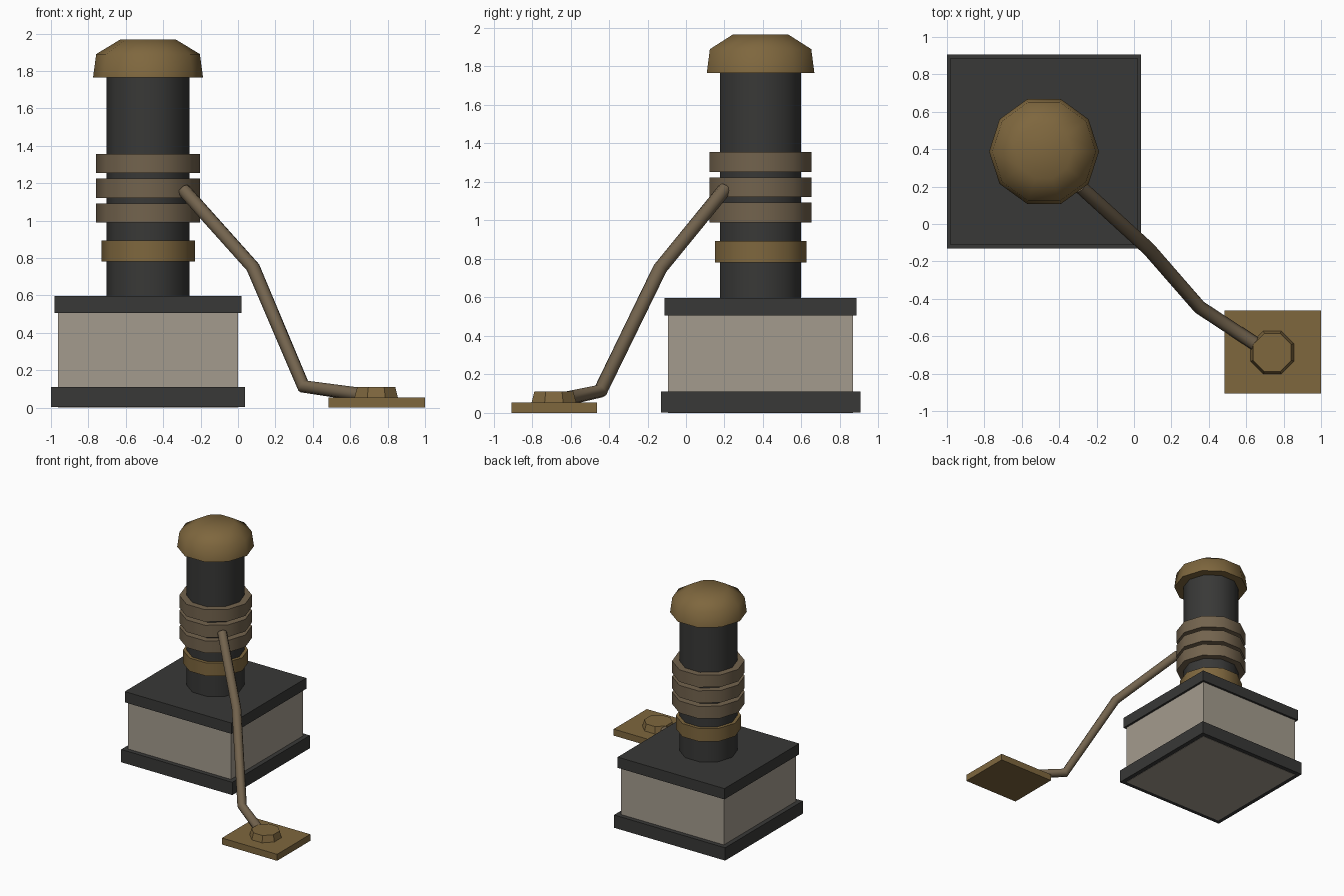
import bpy, math

if "Cube" in bpy.data.objects:
    bpy.data.objects.remove(bpy.data.objects["Cube"])

CX, CY = -0.481, 0.3875   # axis of the pedestal and column


def material(name, rgb):
    m = bpy.data.materials.new(name)
    m.diffuse_color = (*rgb, 1.0)
    m.use_nodes = True
    m.node_tree.nodes["Principled BSDF"].inputs["Base Color"].default_value = m.diffuse_color
    return m


BLACK = material("black_metal", (0.04, 0.04, 0.038))
STONE = material("pale_casing", (0.37, 0.33, 0.27))
BRASS = material("brass", (0.21, 0.135, 0.048))
BRONZE = material("bronze", (0.17, 0.125, 0.075))


def box(name, cx, cy, hx, hy, z0, z1, mat):
    bpy.ops.mesh.primitive_cube_add(size=1, location=(cx, cy, (z0 + z1) / 2))
    ob = bpy.context.object
    ob.name = name
    ob.scale = (2 * hx, 2 * hy, z1 - z0)
    ob.data.materials.append(mat)
    return ob


def lathe(name, cx, cy, profile, sides, mat, turn=0.0, smooth=40):
    """Closed solid of revolution from (radius, z) pairs, bottom to top."""
    verts, faces = [], []
    for r, z in profile:
        for i in range(sides):
            a = turn + 2 * math.pi * i / sides
            verts.append((r * math.cos(a), r * math.sin(a), z))
    for k in range(len(profile) - 1):
        for i in range(sides):
            j = (i + 1) % sides
            a, b = k * sides, (k + 1) * sides
            faces.append((a + i, a + j, b + j, b + i))
    faces.append(tuple(reversed(range(sides))))
    last = (len(profile) - 1) * sides
    faces.append(tuple(range(last, last + sides)))
    me = bpy.data.meshes.new(name)
    me.from_pydata(verts, [], faces)
    me.materials.append(mat)
    ob = bpy.data.objects.new(name, me)
    ob.location = (cx, cy, 0)
    bpy.context.collection.objects.link(ob)
    if smooth:
        bpy.ops.object.select_all(action='DESELECT')
        ob.select_set(True)
        bpy.context.view_layer.objects.active = ob
        bpy.ops.object.shade_smooth_by_angle(angle=math.radians(smooth))
    return ob


# Square pedestal (casing reaches the floor, just below the foot slab)
box("pedestal_foot", CX, CY, 0.519, 0.5185, 0.002, 0.11, BLACK)
box("pedestal_casing", CX, CY, 0.481, 0.481, 0.0, 0.55, STONE)
box("pedestal_top", CX, CY, 0.499, 0.499, 0.506, 0.597, BLACK)

# Ten-sided column with collar, coil rings and domed cap
lathe("column", CX, CY, [(0.222, 0.58), (0.222, 1.80)], 10, BLACK)
lathe("collar", CX, CY, [(0.25, 0.782), (0.25, 0.893)], 10, BRASS)
for i in range(3):
    z = 0.99 + i * 0.1315
    lathe(f"coil_ring_{i + 1}", CX, CY, [(0.278, z), (0.278, z + 0.102)], 10, BRONZE)
lathe("domed_cap", CX, CY, [(0.294, 1.766), (0.277, 1.89), (0.15, 1.967)],
      10, BRASS, smooth=55)

# Ground plate with an octagonal stud
box("ground_plate", 0.742, -0.6845, 0.258, 0.2215, 0.0, 0.055, BRASS)
lathe("plate_stud", 0.739, -0.6865, [(0.128, 0.045), (0.11, 0.11)], 8, BRASS,
      turn=math.pi / 8, smooth=0)

# Cable from the coil down to the stud
curve = bpy.data.curves.new("cable", 'CURVE')
curve.dimensions = '3D'
curve.bevel_depth = 0.037
curve.bevel_resolution = 2
curve.use_fill_caps = True
path = [(-0.29, 0.202, 1.163), (0.08, -0.135, 0.75),
        (0.35, -0.445, 0.113), (0.65, -0.642, 0.07)]
spline = curve.splines.new('POLY')
spline.points.add(len(path) - 1)
for p, co in zip(spline.points, path):
    p.co = (*co, 1)
curve.materials.append(BRONZE)
cable = bpy.data.objects.new("cable", curve)
bpy.context.collection.objects.link(cable)
